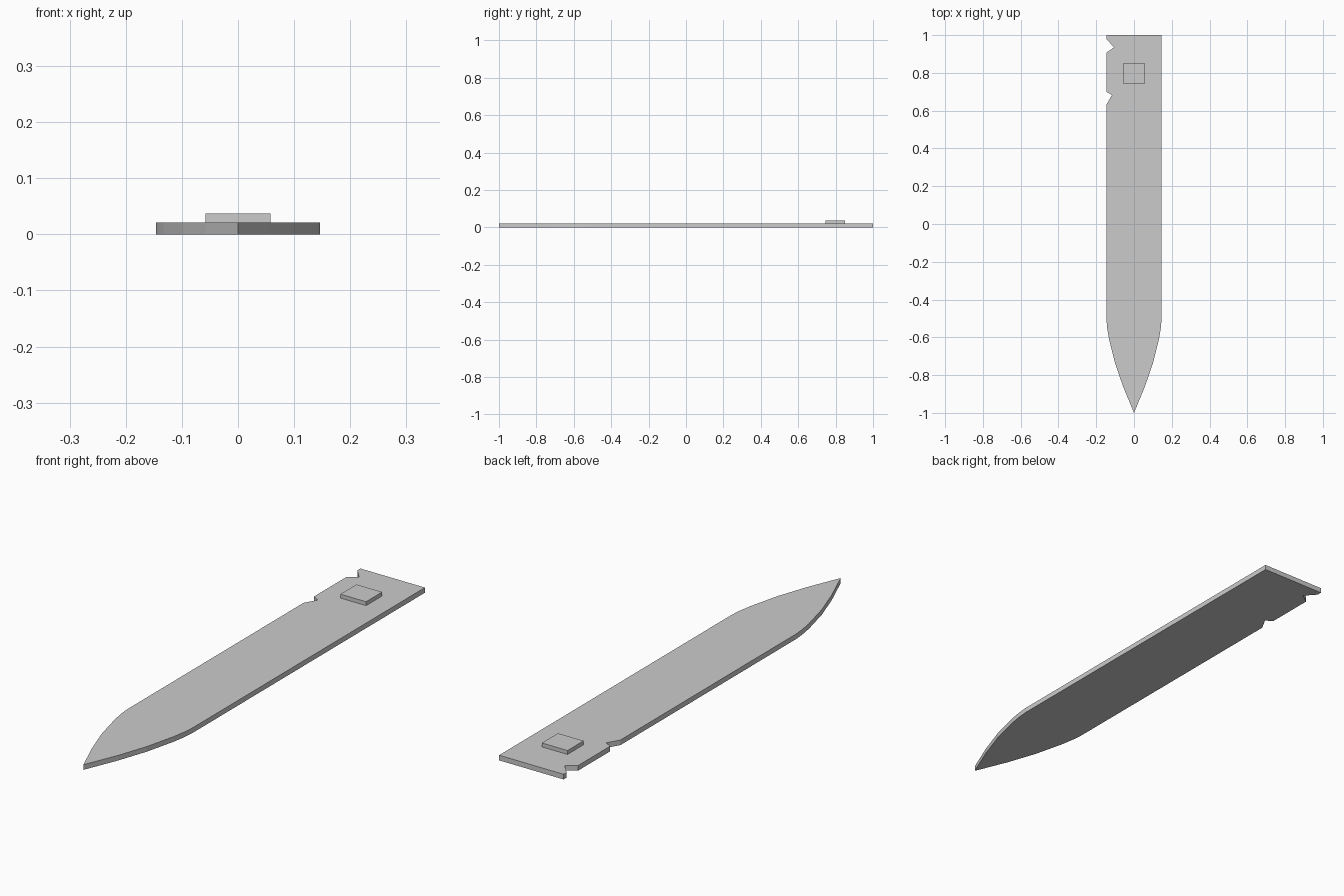
import bpy
import bmesh

cube = bpy.data.objects.get("Cube")
if cube:
    bpy.data.objects.remove(cube, do_unlink=True)

grey = bpy.data.materials.new("plain grey")
grey.use_nodes = True
colour = (0.6, 0.6, 0.6, 1)
grey.diffuse_color = colour
grey.node_tree.nodes["Principled BSDF"].inputs["Base Color"].default_value = colour


def extrude_outline(name, outline, bottom, top):
    """Make a flat plate from a counter-clockwise outline."""
    bm = bmesh.new()
    face = bm.faces.new([bm.verts.new((x, y, bottom)) for x, y in outline])
    result = bmesh.ops.extrude_face_region(bm, geom=[face])
    raised = [v for v in result["geom"] if isinstance(v, bmesh.types.BMVert)]
    bmesh.ops.translate(bm, verts=raised, vec=(0, 0, top - bottom))
    bmesh.ops.recalc_face_normals(bm, faces=bm.faces)
    mesh = bpy.data.meshes.new(name)
    bm.to_mesh(mesh)
    bm.free()
    mesh.materials.append(grey)
    obj = bpy.data.objects.new(name, mesh)
    bpy.context.collection.objects.link(obj)
    return obj


# Pointed blade: curved tip mirrored across x, two notches on the right edge
half = 0.146
thickness = 0.021
curve = [(0.058, -0.86), (0.101, -0.735), (0.133, -0.605), (0.142, -0.55), (half, -0.505)]
notches = [(-half, 0.98), (-0.106, 0.935), (-half, 0.907),
           (-half, 0.7), (-0.117, 0.683), (-half, 0.632)]
outline = [(0, -1)] + curve + [(half, 1), (-half, 1)] + notches
outline += [(-x, y) for x, y in reversed(curve)]
extrude_outline("blade", outline, 0, thickness)

# Raised square stud near the back
w = 0.058
stud = [(-w, 0.745), (w, 0.745), (w, 0.849), (-w, 0.849)]
extrude_outline("stud", stud, thickness, 0.037)
